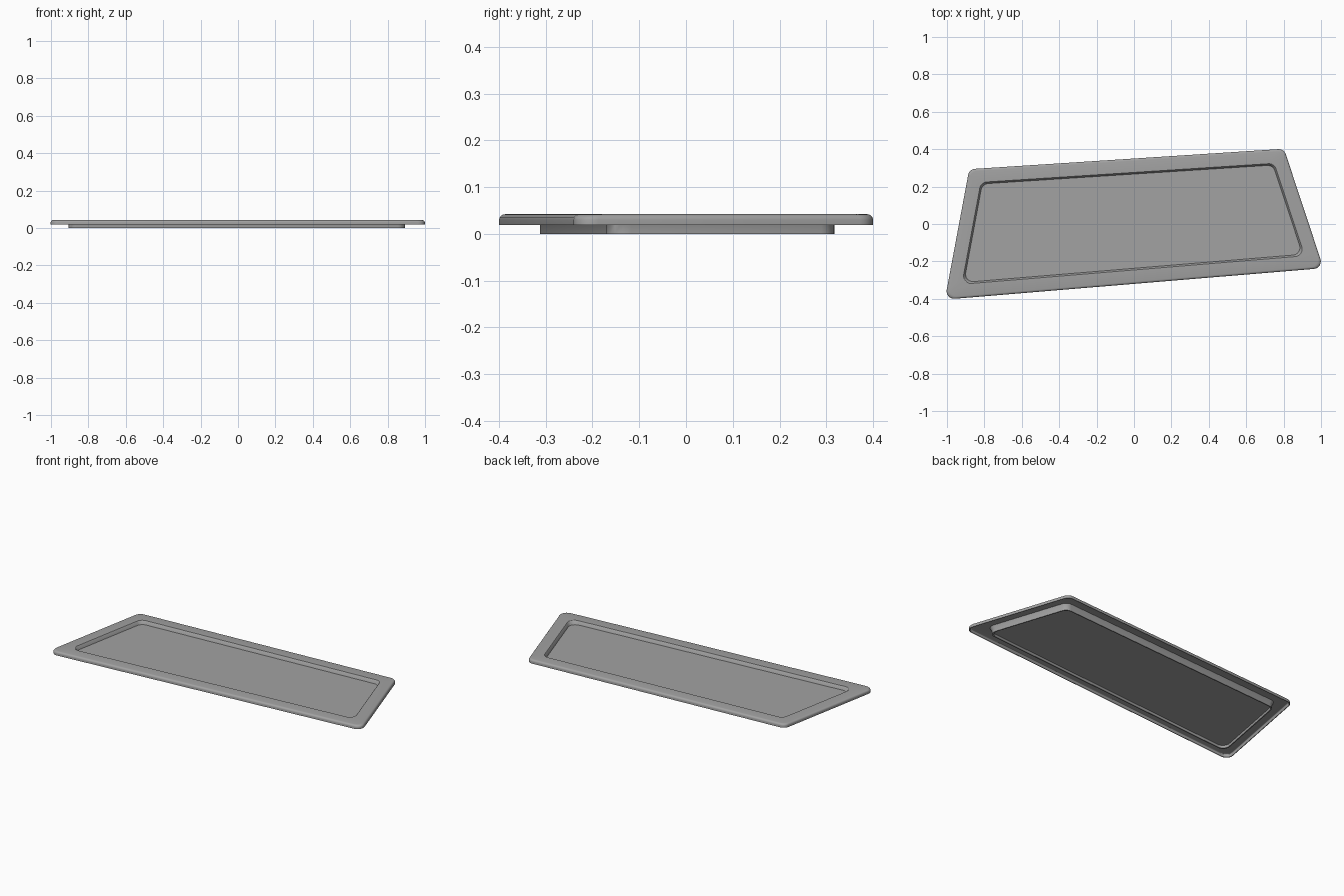
import bpy, bmesh
from math import sin, cos, radians, pi
from mathutils import Vector

cube = bpy.data.objects.get("Cube")
if cube:
    bpy.data.objects.remove(cube, do_unlink=True)

# Outline corners, counter-clockwise from above
CORNERS = [Vector(p) for p in ((-1.011, -0.404), (1.013, -0.236), (0.802, 0.402), (-0.881, 0.293))]
RADIUS = 0.04
STEPS = 6


def inset_corners(d):
    """Move every side of the outline inward by d."""
    result = []
    for i, p in enumerate(CORNERS):
        a = (p - CORNERS[i - 1]).normalized()
        b = (CORNERS[(i + 1) % 4] - p).normalized()
        turn = a.x * b.y - a.y * b.x
        result.append(p + (b - a) * (d / turn))
    return result


def rounded_loop(d):
    """Rounded outline inset by d."""
    corners, points = inset_corners(d), []
    for i, p in enumerate(corners):
        a = (p - corners[i - 1]).normalized()
        b = (corners[(i + 1) % 4] - p).normalized()
        turn = a.x * b.y - a.y * b.x
        centre = p + (b - a) * (RADIUS / turn)
        sweep = a.angle(b)
        out = Vector((a.y, -a.x))
        for k in range(STEPS + 1):
            t = sweep * k / STEPS
            points.append(centre + RADIUS * (out * cos(t) + a * sin(t)))
    return points


def arc(d, z, r, start, end, n=4):
    """Quarter bend in the wall section as (inset, height) pairs."""
    angles = [radians(start + (end - start) * k / n) for k in range(n + 1)]
    return [(d + r * cos(t), z + r * sin(t)) for t in angles]


# Section: floor underside, foot ring, hollow rim, skirt, rim top, recess wall
section = [(0.085, 0.016), (0.085, 0.0), (0.079, 0.0), (0.079, 0.019), (0.072, 0.038)]
section += arc(0.008, 0.034, 0.004, 90, 180)
section += [(0.004, 0.019), (0.0, 0.019)]
section += arc(0.012, 0.030, 0.012, 180, 90)
section += [(0.074, 0.042), (0.076, 0.040), (0.083, 0.02)]

# Sweep the section around the outline and close both floor faces
bm = bmesh.new()
rings = [[bm.verts.new((p.x, p.y, z)) for p in rounded_loop(d)] for d, z in section]
count = len(rings[0])
for low, high in zip(rings, rings[1:]):
    for i in range(count):
        j = (i + 1) % count
        bm.faces.new((low[i], low[j], high[j], high[i]))
bm.faces.new(rings[0])
bm.faces.new(rings[-1])
bmesh.ops.recalc_face_normals(bm, faces=bm.faces[:])
mesh = bpy.data.meshes.new("tray")
bm.to_mesh(mesh)
bm.free()
tray = bpy.data.objects.new("tray", mesh)
bpy.context.collection.objects.link(tray)

# Plain grey finish
grey = bpy.data.materials.new("grey")
grey.use_nodes = True
colour = (0.36, 0.36, 0.36, 1)
grey.diffuse_color = colour
grey.node_tree.nodes["Principled BSDF"].inputs["Base Color"].default_value = colour
mesh.materials.append(grey)

# Smooth bends, crisp edges
bpy.ops.object.select_all(action='DESELECT')
tray.select_set(True)
bpy.context.view_layer.objects.active = tray
bpy.ops.object.shade_smooth_by_angle(angle=pi / 6)
